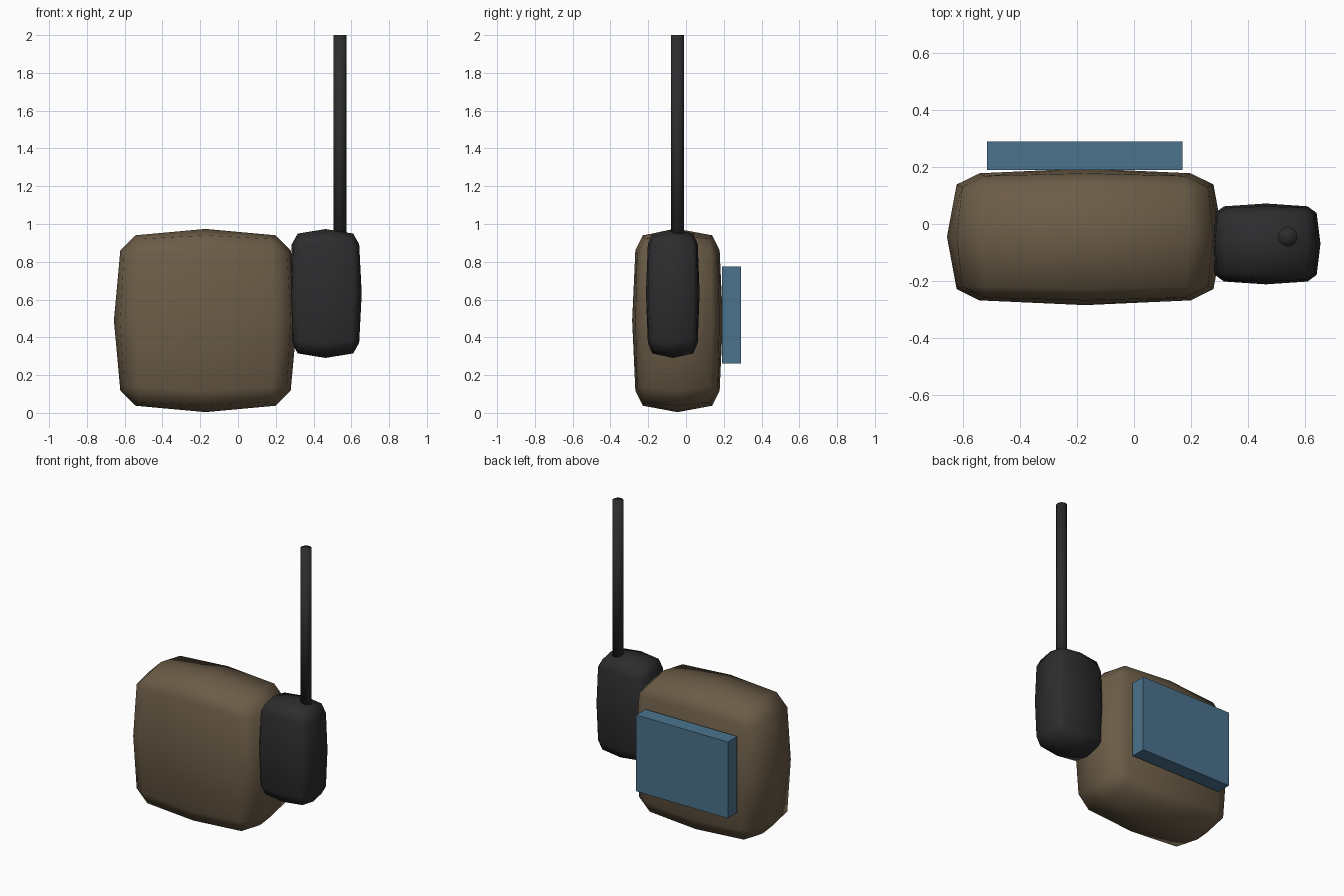
import bpy, bmesh
from itertools import product

if "Cube" in bpy.data.objects:
    bpy.data.objects.remove(bpy.data.objects["Cube"])


def material(name, rgb):
    m = bpy.data.materials.new(name)
    m.diffuse_color = (*rgb, 1)
    m.use_nodes = True
    m.node_tree.nodes["Principled BSDF"].inputs["Base Color"].default_value = m.diffuse_color
    return m


brown = material("brown canvas", (0.15, 0.108, 0.064))
black = material("black plastic", (0.026, 0.026, 0.028))
blue = material("blue panel", (0.07, 0.172, 0.265))


def finish(name, bm, mat, smooth):
    bmesh.ops.recalc_face_normals(bm, faces=bm.faces)
    for f in bm.faces:
        f.smooth = smooth
    me = bpy.data.meshes.new(name)
    bm.to_mesh(me)
    bm.free()
    me.materials.append(mat)
    ob = bpy.data.objects.new(name, me)
    bpy.context.collection.objects.link(ob)


def soft_box(name, centre, half, mat):
    """Bulging box with chamfered edges: a 3x3 grid of points on each of six sides."""
    bm = bmesh.new()
    for axis, side, u, v in product(range(3), (-1, 1), (-1, 0, 1), (-1, 0, 1)):
        r = abs(u) + abs(v)
        height, spread = ((1, 0), (0.93, 0.765), (0.89, 0.725))[r]
        p = [u * spread, v * spread]
        p.insert(axis, side * height)
        bm.verts.new([c + h * k for c, h, k in zip(centre, half, p)])
    bmesh.ops.convex_hull(bm, input=bm.verts)
    bmesh.ops.join_triangles(bm, faces=bm.faces, angle_face_threshold=0.5,
                             angle_shape_threshold=0.8)
    finish(name, bm, mat, True)


# Main bag and the radio case beside it
soft_box("bag", (-0.172, -0.045, 0.489), (0.485, 0.24, 0.485), brown)
soft_box("radio_case", (0.463, -0.07, 0.632), (0.192, 0.142, 0.341), black)

# Antenna rod
bm = bmesh.new()
bmesh.ops.create_cone(bm, cap_ends=True, segments=16, radius1=0.034,
                      radius2=0.034, depth=1.15)
bmesh.ops.translate(bm, verts=bm.verts, vec=(0.54, -0.045, 1.425))
finish("antenna", bm, black, True)

# Flat panel on the back
bm = bmesh.new()
bmesh.ops.create_cube(bm, size=1)
bmesh.ops.scale(bm, verts=bm.verts, vec=(0.685, 0.1, 0.515))
bmesh.ops.translate(bm, verts=bm.verts, vec=(-0.173, 0.24, 0.518))
finish("back_panel", bm, blue, False)
